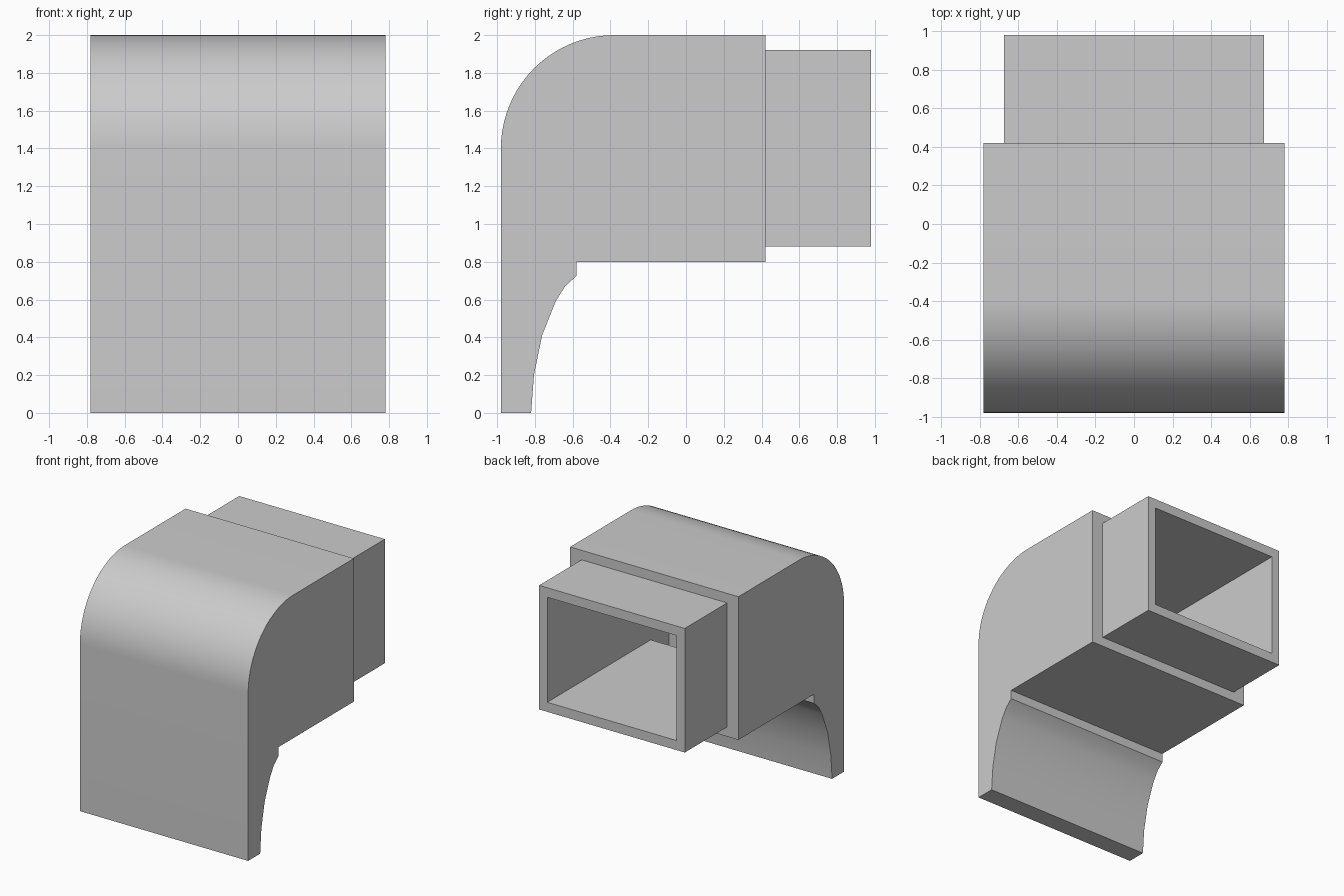
import bpy
import bmesh
import math

cube = bpy.data.objects.get("Cube")
if cube:
    bpy.data.objects.remove(cube, do_unlink=True)

# Single plain grey
grey = bpy.data.materials.new("plain_grey")
grey.use_nodes = True
colour = (0.6, 0.6, 0.6, 1)
grey.diffuse_color = colour
grey.node_tree.nodes["Principled BSDF"].inputs["Base Color"].default_value = colour


def extrude_profile(name, profile, half_width):
    """Sweep a closed side profile of (y, z) points across the width."""
    bm = bmesh.new()
    face = bm.faces.new([bm.verts.new((-half_width, y, z)) for y, z in profile])
    swept = bmesh.ops.extrude_face_region(bm, geom=[face])["geom"]
    moved = [v for v in swept if isinstance(v, bmesh.types.BMVert)]
    bmesh.ops.translate(bm, verts=moved, vec=(2 * half_width, 0, 0))
    bmesh.ops.recalc_face_normals(bm, faces=bm.faces)
    mesh = bpy.data.meshes.new(name)
    bm.to_mesh(mesh)
    bm.free()
    mesh.materials.append(grey)
    obj = bpy.data.objects.new(name, mesh)
    bpy.context.collection.objects.link(obj)
    return obj


def rectangle(y0, y1, z0, z1):
    return [(y0, z0), (y1, z0), (y1, z1), (y0, z1)]


FRONT, SHOULDER, BACK = -0.98, 0.42, 0.98
BOTTOM, TOP, RADIUS = 0.8, 2.0, 0.6

# Elbow body: flat housing, curved front lip underneath, rounded top front edge
lip = [(FRONT, 0), (-0.82, 0), (-0.805, 0.2), (-0.762, 0.41),
       (-0.69, 0.59), (-0.64, 0.67), (-0.58, 0.725)]
housing = [(-0.58, BOTTOM), (SHOULDER, BOTTOM), (SHOULDER, TOP)]
steps = 20
bend = []
for i in range(steps + 1):
    a = math.pi / 2 * (1 + i / steps)
    bend.append((FRONT + RADIUS + RADIUS * math.cos(a),
                 TOP - RADIUS + RADIUS * math.sin(a)))
body = extrude_profile("elbow_body", lip + housing + bend, 0.78)

# Narrower connector at the back
connector = extrude_profile("connector", rectangle(SHOULDER, BACK, 0.88, 1.92), 0.675)

# Channel through both, with a drop behind the front wall
channel = [(BACK + 0.1, 0.96), (BACK + 0.1, 1.84), (-0.63, 1.84),
           (-0.63, 0.81), (-0.39, 0.81), (-0.39, 0.96)]
cutter = extrude_profile("channel_cutter", channel, 0.6)

for part in (body, connector):
    cut = part.modifiers.new("channel", "BOOLEAN")
    cut.operation = "DIFFERENCE"
    cut.solver = "EXACT"
    cut.object = cutter
    bpy.ops.object.select_all(action="DESELECT")
    part.select_set(True)
    bpy.context.view_layer.objects.active = part
    bpy.ops.object.modifier_apply(modifier=cut.name)
    bpy.ops.object.shade_smooth_by_angle(angle=math.radians(30))

bpy.data.objects.remove(cutter, do_unlink=True)
